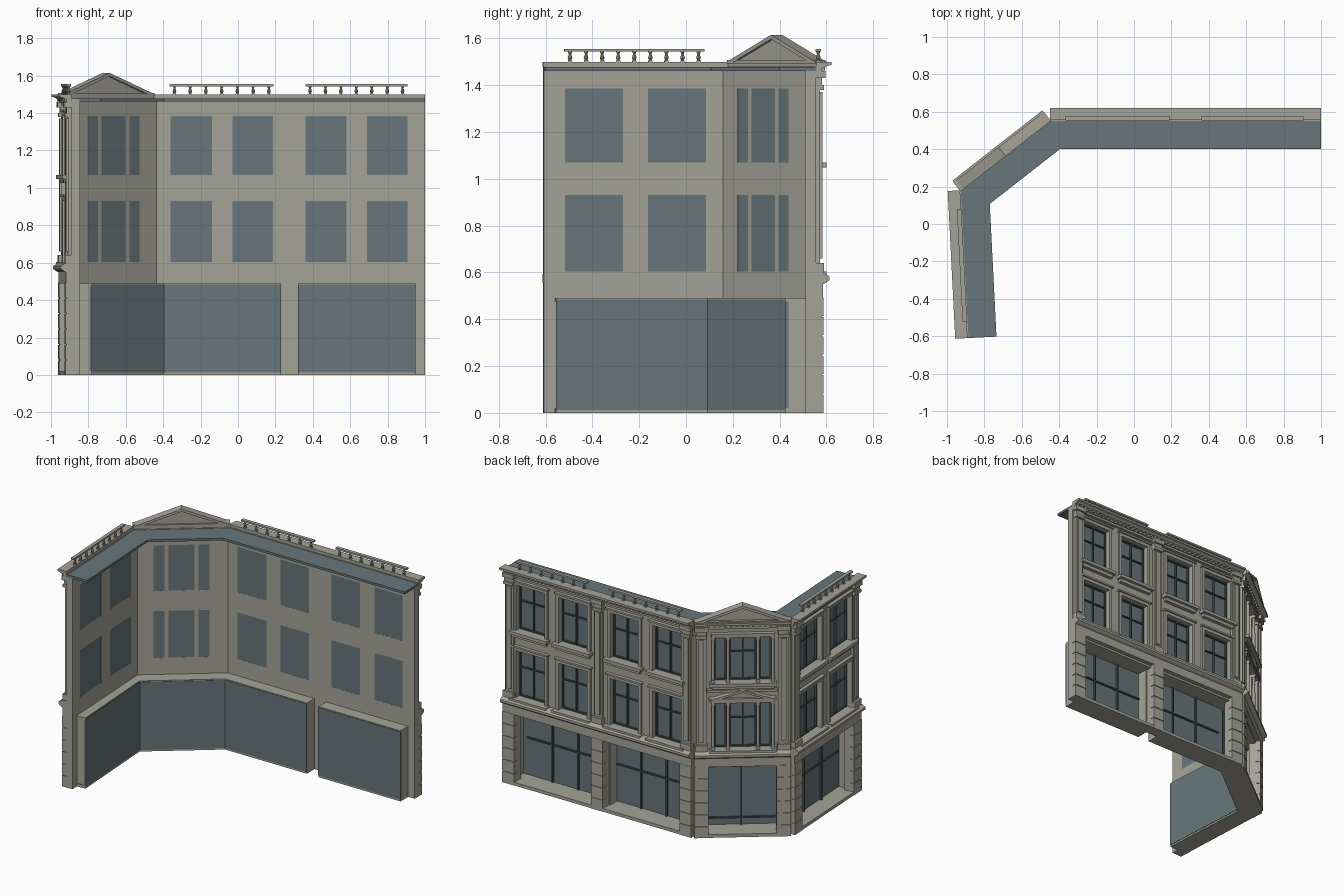
import bpy, bmesh
from mathutils import Matrix, Vector

if "Cube" in bpy.data.objects:
    bpy.data.objects.remove(bpy.data.objects["Cube"], do_unlink=True)


def material(name, rgb):
    m = bpy.data.materials.new(name)
    m.use_nodes = True
    m.diffuse_color = (*rgb, 1)
    m.node_tree.nodes["Principled BSDF"].inputs["Base Color"].default_value = (*rgb, 1)
    return m


STONE = material("warm grey stone", (0.378, 0.368, 0.315))
GLASS = material("slate blue glass", (0.135, 0.18, 0.193))
FRAME = material("dark window frame", (0.06, 0.075, 0.075))

# Ground line of the street front: short wing, chamfered corner, long wing
PATH = [Vector(p) for p in ((-0.89, -0.61), (-0.93, 0.18), (-0.45, 0.555), (1.0, 0.555))]
parts = {}


def mesh_of(name, mat):
    return parts.setdefault(name, (bmesh.new(), mat))[0]


def wing(a, b):
    """Local frame: x along the wall, y outwards, z up."""
    d = (b - a).normalized()
    m = Matrix(((d.x, -d.y, 0, a.x), (d.y, d.x, 0, a.y), (0, 0, 1, 0), (0, 0, 0, 1)))
    return m, (b - a).length


(SHORT, SHORT_L), (CORNER, CORNER_L), (LONG, LONG_L) = [wing(PATH[i], PATH[i + 1]) for i in range(3)]


def box(name, w, u0, u1, v0, v1, z0, z1, mat=STONE):
    mid = Vector((u0 + u1, v0 + v1, z0 + z1)) / 2
    m = w @ Matrix.Translation(mid) @ Matrix.Diagonal((u1 - u0, v1 - v0, z1 - z0, 1))
    bmesh.ops.create_cube(mesh_of(name, mat), size=1, matrix=m)


def ring(name, w, u0, u1, z0, z1, t, v0, v1, mat=STONE):
    box(name, w, u0, u0 + t, v0, v1, z0, z1, mat)
    box(name, w, u1 - t, u1, v0, v1, z0, z1, mat)
    box(name, w, u0 + t, u1 - t, v0, v1, z0, z0 + t, mat)
    box(name, w, u0 + t, u1 - t, v0, v1, z1 - t, z1, mat)


def prism(name, w, pts, v0, v1, mat=STONE):
    bm = mesh_of(name, mat)
    rows = [[bm.verts.new(w @ Vector((u, v, z))) for u, z in pts] for v in (v0, v1)]
    bm.faces.new(rows[0])
    bm.faces.new(rows[1][::-1])
    for i in range(len(pts)):
        j = (i + 1) % len(pts)
        bm.faces.new((rows[0][i], rows[0][j], rows[1][j], rows[1][i]))


def sweep(name, profile, mat=STONE, path=PATH):
    """Run an (outward, height) profile along a path with mitred corners."""
    bm = mesh_of(name, mat)
    n = []
    for a, b in zip(path, path[1:]):
        d = (b - a).normalized()
        n.append(Vector((-d.y, d.x)))
    rows = []
    for i, p in enumerate(path):
        a, b = n[max(i - 1, 0)], n[min(i, len(n) - 1)]
        off = (a + b) / (1 + a.dot(b))
        rows.append([bm.verts.new((*(p + off * v), z)) for v, z in profile])
    for r, s in zip(rows, rows[1:]):
        for i in range(len(profile)):
            j = (i + 1) % len(profile)
            bm.faces.new((r[i], r[j], s[j], s[i]))
    bm.faces.new(rows[0])
    bm.faces.new(rows[-1][::-1])


def rect(v0, v1, z0, z1):
    return [(v0, z0), (v1, z0), (v1, z1), (v0, z1)]


def wall(name, w, length, holes):
    """Wall sheet with openings left out, thickened inwards."""
    bm = mesh_of(name, STONE)
    us = sorted({0, length, *(h[0] for h in holes), *(h[1] for h in holes)})
    zs = sorted({0, 1.475, *(h[2] for h in holes), *(h[3] for h in holes)})
    verts = {(u, z): bm.verts.new(w @ Vector((u, 0, z))) for u in us for z in zs}
    for u0, u1 in zip(us, us[1:]):
        for z0, z1 in zip(zs, zs[1:]):
            cu, cz = (u0 + u1) / 2, (z0 + z1) / 2
            if not any(h[0] < cu < h[1] and h[2] < cz < h[3] for h in holes):
                bm.faces.new([verts[k] for k in ((u0, z0), (u1, z0), (u1, z1), (u0, z1))])
    bmesh.ops.delete(bm, geom=[v for v in bm.verts if not v.link_faces], context='VERTS')
    out = bmesh.ops.extrude_face_region(bm, geom=bm.faces[:], use_keep_orig=True)
    moved = [g for g in out["geom"] if isinstance(g, bmesh.types.BMVert)]
    bmesh.ops.translate(bm, verts=moved, vec=w.to_3x3() @ Vector((0, -0.045, 0)))


def window(w, u0, u1, z0, z1, cross):
    box("window_glass", w, u0, u1, -0.0445, -0.036, z0, z1, GLASS)
    ring("window_frames", w, u0, u1, z0, z1, 0.008, -0.036, -0.022, FRAME)
    if cross:
        mid, bar = (u0 + u1) / 2, z0 + (z1 - z0) * 0.62
        box("window_frames", w, mid - 0.004, mid + 0.004, -0.036, -0.022, z0, z1, FRAME)
        box("window_frames", w, u0, u1, -0.036, -0.024, bar - 0.004, bar + 0.004, FRAME)


def sill(w, u0, u1, z):
    box("sills", w, u0 - 0.035, u1 + 0.035, 0, 0.045, z - 0.022, z)
    box("sills", w, u0 - 0.02, u1 + 0.02, 0, 0.025, z - 0.045, z - 0.022)


def pier(w, u0, u1):
    # Rusticated blocks below
    step = 0.083
    for i in range(6):
        box("rusticated_piers", w, u0, u1, 0, 0.032, i * step, (i + 1) * step - 0.005)
    box("rusticated_piers", w, u0 + 0.004, u1 - 0.004, 0, 0.026, 0, 0.5)
    # Tall pilaster above, with base, panel and capital
    c, h = (u0 + u1) / 2, (u1 - u0) / 2
    for k, v, z0, z1 in ((0.9, 0.034, 0.6, 0.64), (0.7, 0.018, 0.64, 1.39), (0.4, 0.028, 0.66, 1.37),
                         (0.8, 0.034, 1.38, 1.40), (0.75, 0.026, 1.40, 1.43), (0.95, 0.04, 1.43, 1.46)):
        box("pilasters", w, c - h * k, c + h * k, 0, v, z0, z1)


FLOORS = ((0.605, 0.93), (1.07, 1.385))
SHOP_TOP = 0.475
# Each wing: frame, length, shop depth, window spans, shop bays, piers
WINGS = (
    ("short_wing_wall", SHORT, SHORT_L, 0.105, ((0.09, 0.34), (0.445, 0.695)), ((0.09, 0.7),),
     ((0, 0.09), (SHORT_L - 0.09, SHORT_L))),
    ("corner_wall", CORNER, CORNER_L, 0.136, ((0.124, 0.194), (0.219, 0.383), (0.408, 0.478)), ((0.09, 0.52),),
     ((0, 0.09), (CORNER_L - 0.09, CORNER_L))),
    ("long_wing_wall", LONG, LONG_L, 0.13, ((0.09, 0.31), (0.42, 0.637), (0.81, 1.03), (1.14, 1.357)),
     ((0.09, 0.68), (0.77, 1.36)), ((0, 0.09), (0.68, 0.77), (LONG_L - 0.09, LONG_L))),
)
for name, w, length, depth, spans, bays, piers in WINGS:
    holes = [(a, b, z0, z1) for a, b in spans for z0, z1 in FLOORS]
    wall(name, w, length, holes + [(a, b, 0.02, SHOP_TOP) for a, b in bays])
    for p in piers:
        pier(w, *p)
    corner = w is CORNER
    for z0, z1 in FLOORS:
        for a, b in spans:
            window(w, a, b, z0, z1, b - a > 0.1)
            if not corner:
                ring("window_surrounds", w, a - 0.022, b + 0.022, z0 - 0.022, z1 + 0.022, 0.022, 0, 0.014)
                box("window_surrounds", w, a - 0.03, b + 0.03, 0, 0.024, z1 + 0.022, z1 + 0.034)
                sill(w, a, b, z0)
        if corner:
            # Triple window with slim columns and one wide lintel
            sill(w, spans[0][0], spans[-1][1], z0)
            box("window_surrounds", w, 0.1, 0.502, 0, 0.03, z1, z1 + 0.025)
            for u in (0.112, 0.2065, 0.3955, 0.49):
                m = w @ Matrix.Translation((u, 0.012, (z0 + z1) / 2))
                bmesh.ops.create_cone(mesh_of("window_columns", STONE), cap_ends=True, segments=12,
                                      radius1=0.011, radius2=0.01, depth=z1 - z0, matrix=m)
                for z in (z0, z1 - 0.02):
                    box("window_columns", w, u - 0.0125, u + 0.0125, 0, 0.026, z, z + 0.02)
    # Shop window bars on the recessed glass
    v = 0.012 - depth
    for a, b in bays:
        count = 2 if corner else 3
        for i in range(1, count):
            u = a + (b - a) * i / count
            box("shop_frames", w, u - 0.005, u + 0.005, v, v + 0.013, 0.02, SHOP_TOP, FRAME)
        z = 0.07 if corner else 0.28
        box("shop_frames", w, a, b, v, v + 0.011, z - 0.005, z + 0.005, FRAME)

# Shop boxes reaching inwards, one bent round the corner and one straight
for points in (((-0.782, -0.555), (-0.82, 0.092), (-0.397, 0.425), (0.23, 0.425)),
               ((0.32, 0.425), (0.95, 0.425))):
    inner = [Vector(p) for p in points]
    sweep("shop_ceilings", rect(0.001, 0.1, SHOP_TOP, 0.49), path=inner)
    sweep("shop_floors", rect(0.001, 0.104, 0, 0.02), path=inner)
    sweep("shop_glass", rect(-0.002, 0.012, 0.012, 0.484), GLASS, inner)
for w, depth, u0, u1 in ((SHORT, 0.104, 0.055, 0.065), (LONG, 0.129, 0.672, 0.68), (LONG, 0.129, 0.77, 0.778),
                         (LONG, 0.129, 1.392, 1.40)):
    box("shop_side_walls", w, u0, u1, -depth, -0.04, 0, 0.49)

# Roof slab is one mitred piece; mouldings butt square at each corner
sweep("roof_slab", rect(-0.155, 0.002, 1.461, 1.477), GLASS)
for a, b in zip(PATH, PATH[1:]):
    run = [a, b]
    sweep("plinth", rect(-0.005, 0.03, 0, 0.022), path=run)
    sweep("shop_cornice", [(-0.005, 0.49), (0.03, 0.49), (0.03, 0.55), (0.042, 0.555), (0.058, 0.567),
                           (0.058, 0.583), (0.03, 0.6), (-0.005, 0.6)], path=run)
    sweep("frieze", [(-0.005, 1.44), (0.018, 1.44), (0.018, 1.455), (0.026, 1.455), (0.026, 1.48),
                     (-0.005, 1.48)], path=run)
    sweep("top_cornice", [(0, 1.474), (0.036, 1.474), (0.05, 1.484), (0.066, 1.486), (0.066, 1.5), (0, 1.5)],
          path=run)

# Dentils under the top cornice
for _, w, length, *_ in WINGS:
    n = round(length / 0.035)
    for i in range(n):
        u = (i + 0.5) * length / n
        box("dentils", w, u - 0.008, u + 0.008, 0.02, 0.038, 1.462, 1.476)

# Pediments on the corner: large on the roof, small over the lower window
mid = CORNER_L / 2
for name, half, z, rise, v0, v1, t in (("roof_pediment", 0.307, 1.5, 0.115, -0.006, 0.055, 0.018),
                                       ("window_pediment", 0.212, 0.955, 0.065, -0.012, 0.04, 0.014)):
    prism(name, CORNER, [(mid - half + 0.01, z), (mid + half - 0.01, z), (mid, z + rise - 0.006)],
          v0 + 0.014, v1 - 0.022)
    for s in (-1, 1):
        prism(name, CORNER, [(mid + s * half, z), (mid, z + rise), (mid, z + rise - t),
                             (mid + s * (half - t * half / rise), z)], v0, v1)
    box(name, CORNER, mid - half, mid + half, v0 + 0.002, v1 - 0.004, z - 0.008, z + 0.008)
box("corner_string_course", CORNER, 0.08, CORNER_L - 0.08, 0, 0.022, 1.0, 1.018)


# Roof balustrades
def balustrade(w, u0, u1, count):
    box("balustrade_rails", w, u0, u1, -0.002, 0.022, 1.543, 1.555)
    for i in range(count):
        u = u0 + 0.025 + (u1 - u0 - 0.05) * i / (count - 1)
        box("balusters", w, u - 0.009, u + 0.009, 0.001, 0.019, 1.498, 1.505)
        for z, h, r1, r2 in ((1.505, 0.012, 0.005, 0.01), (1.517, 0.016, 0.01, 0.005), (1.533, 0.01, 0.005, 0.009)):
            m = w @ Matrix.Translation((u, 0.01, z + h / 2))
            bmesh.ops.create_cone(mesh_of("balusters", STONE), cap_ends=True, segments=8,
                                  radius1=r1, radius2=r2, depth=h, matrix=m)


balustrade(LONG, 0.085, 0.64, 7)
balustrade(LONG, 0.81, 1.355, 7)
balustrade(SHORT, 0.09, 0.69, 9)

for name, (bm, mat) in parts.items():
    bmesh.ops.recalc_face_normals(bm, faces=bm.faces[:])
    me = bpy.data.meshes.new(name)
    bm.to_mesh(me)
    bm.free()
    me.materials.append(mat)
    bpy.context.collection.objects.link(bpy.data.objects.new(name, me))
